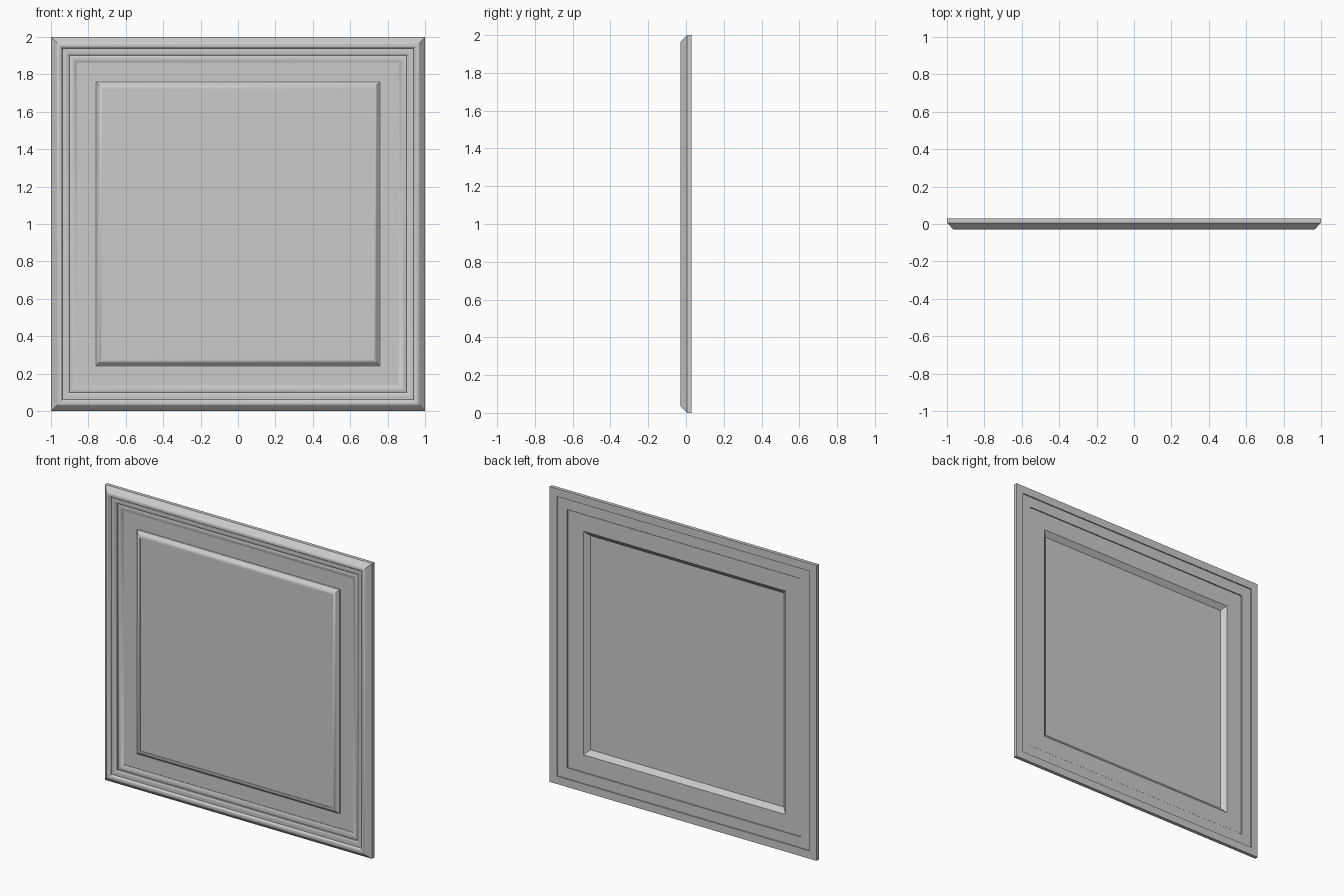
import bpy, bmesh, math

if "Cube" in bpy.data.objects:
    bpy.data.objects.remove(bpy.data.objects["Cube"])


def build(name, profile, closed):
    """Sweep an (inset, y) profile round the square; close it as a loop or cap both ends."""
    bm = bmesh.new()
    rings = []
    for inset, y in profile:
        h = 1 - inset
        rings.append([bm.verts.new((sx * h, y, 1 + sz * h))
                      for sx, sz in ((-1, -1), (1, -1), (1, 1), (-1, 1))])
    pairs = list(zip(rings, rings[1:]))
    if closed:
        pairs.append((rings[-1], rings[0]))
    else:
        bm.faces.new(rings[0])
        bm.faces.new(rings[-1])
    for a, b in pairs:
        for i in range(4):
            j = (i + 1) % 4
            bm.faces.new((a[i], a[j], b[j], b[i]))
    bmesh.ops.recalc_face_normals(bm, faces=bm.faces[:])
    mesh = bpy.data.meshes.new(name)
    bm.to_mesh(mesh)
    bm.free()
    obj = bpy.data.objects.new(name, mesh)
    bpy.context.collection.objects.link(obj)
    bpy.ops.object.select_all(action='DESELECT')
    obj.select_set(True)
    bpy.context.view_layer.objects.active = obj
    bpy.ops.object.shade_smooth_by_angle(angle=math.radians(35))
    return obj


# Mitred frame: rounded outer moulding, stepped inner beads, rebated back
build("moulded_frame", [
    (0, 0.03), (0, 0.006),
    (0.012, -0.006), (0.030, -0.025), (0.036, -0.029), (0.043, -0.03),
    (0.052, -0.028), (0.058, -0.022), (0.062, -0.014),
    (0.068, -0.014), (0.078, -0.015), (0.088, -0.013), (0.098, -0.006),
    (0.100, 0.000), (0.106, -0.003), (0.116, -0.004), (0.127, -0.001),
    (0.134, 0.004), (0.140, 0.006), (0.140, 0.014),
    (0.125, 0.014), (0.125, 0.022), (0.053, 0.022), (0.053, 0.03),
], True)

# Pressed centre panel: raised on the front, hollow on the back
build("raised_panel", [
    (0.280, -0.017), (0.280, -0.021), (0.272, -0.022), (0.264, -0.019),
    (0.256, -0.011), (0.249, -0.002), (0.242, 0.003), (0.240, 0.009),
    (0.130, 0.009), (0.130, 0.016),
    (0.243, 0.016), (0.275, -0.012),
], False)
